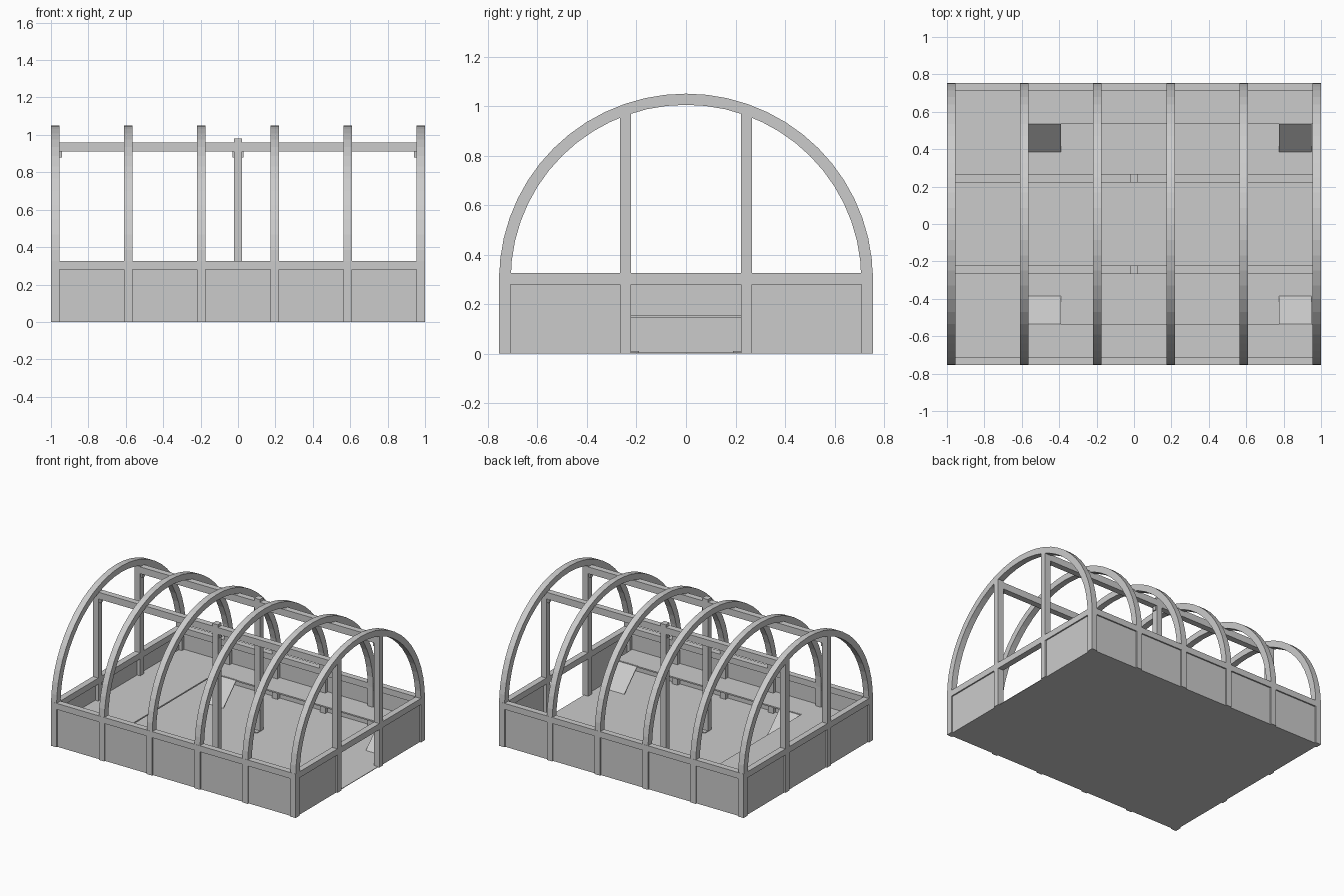
import bpy, bmesh, math

if "Cube" in bpy.data.objects:
    bpy.data.objects.remove(bpy.data.objects["Cube"])

def make(name, verts, faces):
    me = bpy.data.meshes.new(name)
    me.from_pydata(verts, [], faces)
    bm = bmesh.new()
    bm.from_mesh(me)
    bmesh.ops.recalc_face_normals(bm, faces=bm.faces)
    bm.to_mesh(me)
    bm.free()
    ob = bpy.data.objects.new(name, me)
    bpy.context.collection.objects.link(ob)
    return ob

def box(name, x0, x1, y0, y1, z0, z1):
    v = [(x, y, z) for x in (x0, x1) for y in (y0, y1) for z in (z0, z1)]
    f = [(0, 1, 3, 2), (4, 6, 7, 5), (0, 4, 5, 1), (2, 3, 7, 6), (0, 2, 6, 4), (1, 5, 7, 3)]
    return make(name, v, f)

def side_box(name, s, x0, x1, y0, y1, z0, z1):
    a, b = sorted((s * y0, s * y1))
    return box(name, x0, x1, a, b, z0, z1)

W = 0.0225           # half width of timber
N = 28               # hoop segments
HOOPS = [-0.9775 + i * 0.391 for i in range(6)]

# Hoops: straight legs and a half-round arch, as one closed profile per hoop
def hoop(name, x):
    def path(ry, rz):
        arc = [(ry * math.cos(math.pi * i / N), 0.3 + rz * math.sin(math.pi * i / N))
               for i in range(N + 1)]
        return [(ry, 0)] + arc + [(-ry, 0)]
    out, inn = path(0.755, 0.75), path(0.708, 0.705)
    n = len(out)
    v = [(xx, y, z) for xx in (x - W, x + W) for p in (out, inn) for y, z in p]
    f = []
    for i in range(n - 1):
        o0, i0, o1, i1 = i, n + i, 2 * n + i, 3 * n + i
        f += [(o0, o0 + 1, i0 + 1, i0), (o1, i1, i1 + 1, o1 + 1),
              (o0, o1, o1 + 1, o0 + 1), (i0, i0 + 1, i1 + 1, i1)]
    for e in (0, n - 1):
        f.append((e, n + e, 3 * n + e, 2 * n + e))
    return make(name, v, f)

for i, x in enumerate(HOOPS):
    hoop(f"hoop_{i + 1}", x)

# Floor
box("floor", -0.99, 0.99, -0.745, 0.745, 0, 0.004)

for s in (-1, 1):
    # Long side: base rail, recessed wall panels, purlin
    side_box("side_rail", s, -1, 1, 0.71, 0.755, 0.28, 0.325)
    for a, b in zip(HOOPS, HOOPS[1:]):
        side_box("side_panel", s, a + W, b - W, 0.735, 0.745, 0, 0.28)
    side_box("purlin", s, -0.955, 0.955, 0.222, 0.267, 0.91, 0.96)

    # Centre post with foot plate and head brackets
    side_box("centre_post", s, -W, W, 0.222, 0.267, 0, 0.98)
    side_box("foot_plate", s, -W, W, 0.19, 0.267, 0.004, 0.01)
    side_box("post_bracket", s, -0.03, 0.03, 0.232, 0.257, 0.88, 0.91)

    # Raised side shelf
    side_box("side_shelf", s, -0.565, 0.955, 0.535, 0.735, 0.145, 0.155)

    # Sloped boards leading down from the shelf
    for x0 in (-0.565, 0.775):
        x1 = x0 + 0.175
        sec = [(0.385, 0.004), (0.54, 0.156), (0.54, 0.148), (0.393, 0.004)]
        v = [(x, s * y, z) for x in (x0, x1) for y, z in sec]
        make("slope_board", v, [(0, 1, 2, 3), (4, 7, 6, 5), (0, 4, 5, 1),
                                (1, 5, 6, 2), (2, 6, 7, 3), (3, 7, 4, 0)])

    # End wall parts on both x ends
    for e in (-1, 1):
        xa, xb = sorted((e * 0.955, e * 1.0))
        side_box("end_post", s, xa, xb, 0.222, 0.267, 0, 0.972)
        pa, pb = sorted((e * 0.98, e * 0.99))
        side_box("end_panel", s, pa, pb, 0.267, 0.71, 0, 0.28)
        ba, bb = sorted((e * 0.942, e * 0.955))
        side_box("end_bracket", s, ba, bb, 0.232, 0.257, 0.88, 0.91)

# End rails on both ends; middle panel only on the left, doorway on the right
box("end_rail_left", -1, -0.955, -0.71, 0.71, 0.28, 0.325)
box("end_rail_right", 0.955, 1, -0.71, 0.71, 0.28, 0.325)
box("end_panel_middle", -0.99, -0.98, -0.222, 0.222, 0, 0.28)

# Wide raised shelf across the left end
box("end_shelf", -0.98, -0.565, -0.735, 0.735, 0.145, 0.155)
